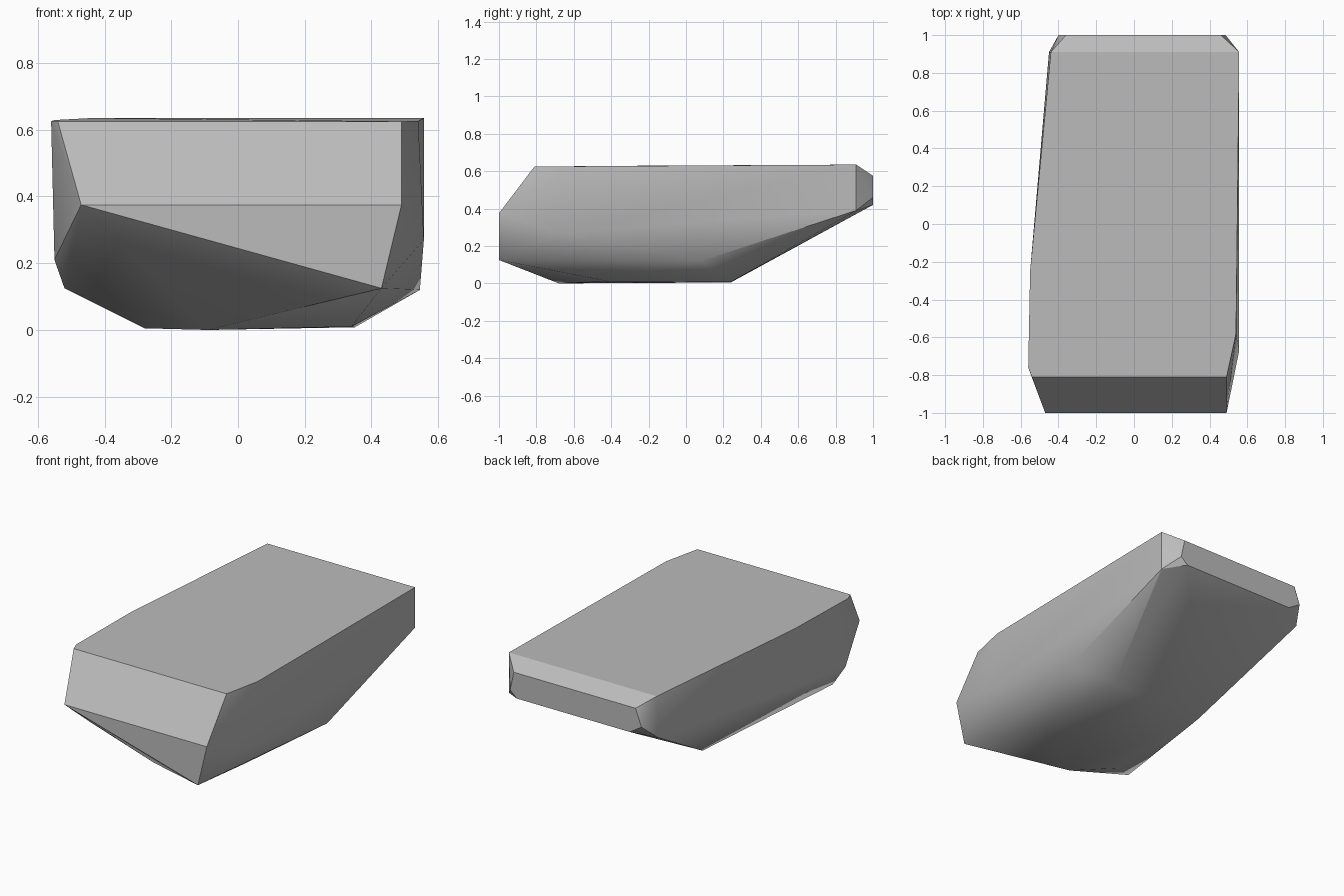
import bpy
import bmesh
import math

default_cube = bpy.data.objects.get("Cube")
if default_cube:
    bpy.data.objects.remove(default_cube, do_unlink=True)


def make_material(name, colour):
    material = bpy.data.materials.new(name)
    material.use_nodes = True
    material.diffuse_color = colour
    material.node_tree.nodes["Principled BSDF"].inputs["Base Color"].default_value = colour
    return material


def make_hull(name, outlines, material, smooth_angle):
    """Wrap the corner outlines in one convex faceted stone."""
    bm = bmesh.new()
    for outline in outlines:
        for corner in outline:
            bm.verts.new(corner)
    result = bmesh.ops.convex_hull(bm, input=bm.verts[:])
    loose = {v for v in result["geom_interior"] + result["geom_unused"]
             if isinstance(v, bmesh.types.BMVert)}
    bmesh.ops.delete(bm, geom=list(loose), context="VERTS")

    # Join triangles that lie in the same flat facet
    bmesh.ops.dissolve_limit(bm, angle_limit=math.radians(1.5),
                             verts=bm.verts[:], edges=bm.edges[:])
    bmesh.ops.recalc_face_normals(bm, faces=bm.faces[:])

    mesh = bpy.data.meshes.new(name)
    bm.to_mesh(mesh)
    bm.free()
    mesh.materials.append(material)
    stone = bpy.data.objects.new(name, mesh)
    bpy.context.collection.objects.link(stone)

    bpy.ops.object.select_all(action="DESELECT")
    stone.select_set(True)
    bpy.context.view_layer.objects.active = stone
    bpy.ops.object.shade_smooth_by_angle(angle=math.radians(smooth_angle))
    return stone


# Flat top slab, rising very slightly to the back
top_rim = [(-.54, -.81, .625), (.49, -.81, .625), (.54, -.58, .626),
           (.557, .91, .635), (-.44, .91, .635), (-.55, -.25, .629),
           (-.56, -.76, .625)]

# Vertical front facet
front_facet = [(-.47, -1, .375), (.49, -1, .375), (.43, -1, .125)]

# Bulging corners around the sides
side_corners = [(.557, -.67, .27), (.545, .08, .12), (.557, .91, .39),
                (-.45, .91, .385), (-.55, -.75, .21), (-.52, -.67, .125)]

# Chamfered back facet
back_facet = [(.46, 1, .575), (.485, 1, .46), (.44, 1, .42),
              (-.32, 1, .42), (-.4, 1, .47), (-.36, 1, .575)]

# Nearly flat underside
base = [(-.09, -.68, 0), (.34, -.41, .01), (.35, .24, .008),
        (-.28, .24, .005), (-.28, -.5, .005)]

stone_grey = make_material("stone_grey", (.5, .5, .5, 1))
make_hull("boulder", [top_rim, front_facet, side_corners, back_facet, base],
          stone_grey, smooth_angle=30)
